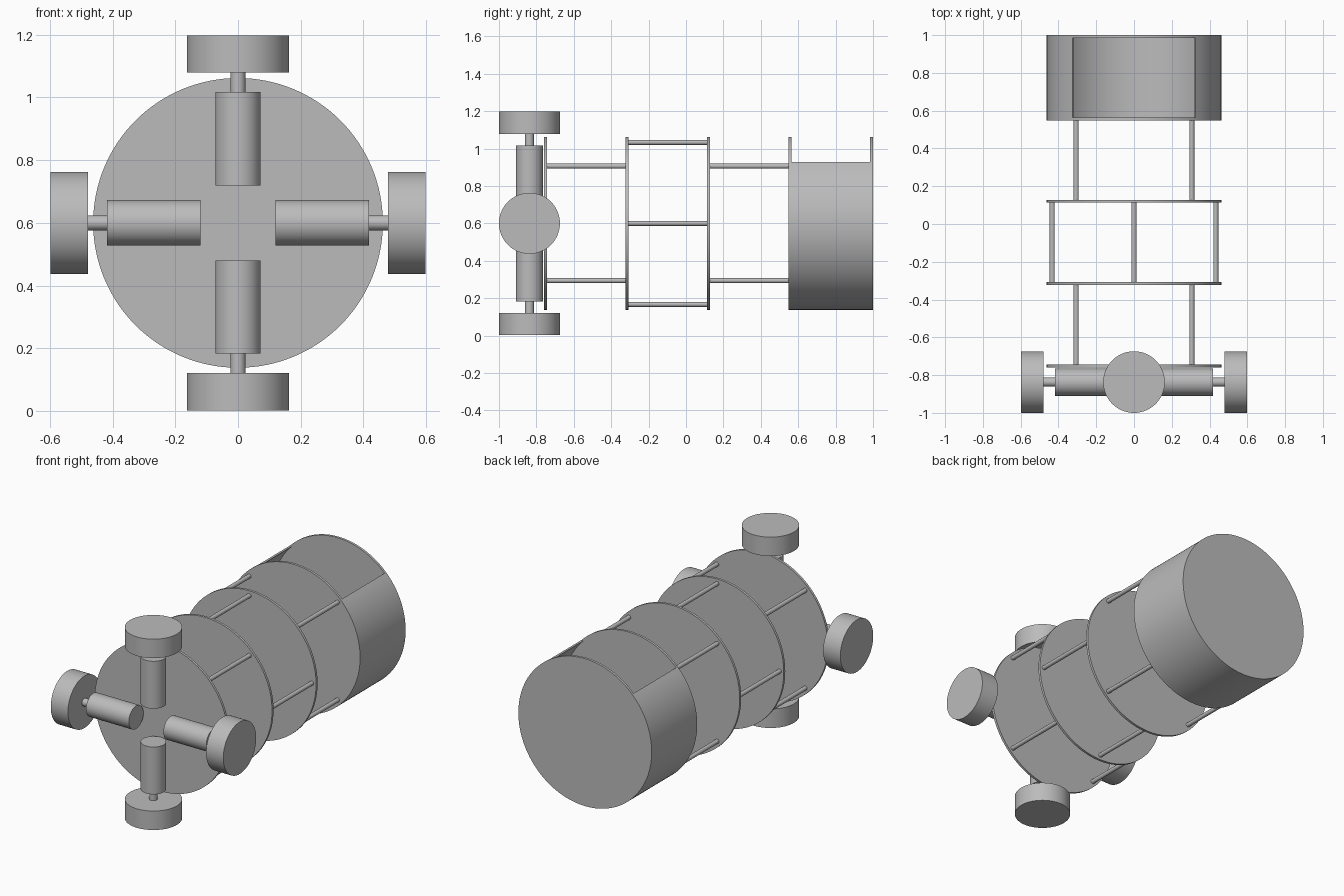
import bpy, bmesh, math
from mathutils import Vector

if "Cube" in bpy.data.objects:
    bpy.data.objects.remove(bpy.data.objects["Cube"], do_unlink=True)

grey = bpy.data.materials.new("plain grey")
grey.use_nodes = True
grey.diffuse_color = (0.5, 0.5, 0.5, 1)
grey.node_tree.nodes["Principled BSDF"].inputs["Base Color"].default_value = (0.5, 0.5, 0.5, 1)

AXIS_Z = 0.6      # height of the body axis
RADIUS = 0.462    # body radius
PLATE = 0.015     # plate thickness
plates_y = [-0.7515 + 0.436 * i for i in range(5)]


def finish(obj, name):
    obj.name = name
    obj.data.materials.append(grey)
    bpy.ops.object.select_all(action='DESELECT')
    obj.select_set(True)
    bpy.context.view_layer.objects.active = obj
    bpy.ops.object.shade_smooth_by_angle(angle=math.radians(30))
    return obj


def rod(name, start, end, radius, sides=32):
    """Closed cylinder between two points."""
    a, b = Vector(start), Vector(end)
    d = b - a
    bpy.ops.mesh.primitive_cylinder_add(vertices=sides, radius=radius, depth=d.length,
                                        location=(a + b) / 2,
                                        rotation=d.to_track_quat('Z', 'Y').to_euler())
    return finish(bpy.context.object, name)


def around(angle, r, y):
    return (r * math.cos(angle), y, AXIS_Z + r * math.sin(angle))


# Round frame plates
for i, y in enumerate(plates_y):
    rod(f"plate_{i + 1}", (0, y - PLATE / 2, AXIS_Z), (0, y + PLATE / 2, AXIS_Z), RADIUS, 128)

# Spacer rods between the plates, turned by 45 degrees from bay to bay
for bay in range(3):
    turn = math.pi / 4 if bay != 1 else 0
    for k in range(4):
        a = turn + k * math.pi / 2
        rod(f"spacer_{bay + 1}_{k + 1}", around(a, 0.433, plates_y[bay]),
            around(a, 0.433, plates_y[bay + 1]), 0.0133, 20)

# Drum wall: three quarters of a tube, open at the top
bm = bmesh.new()
STEPS = 96
rows = []
for i in range(STEPS + 1):
    a = math.radians(135 + 270 * i / STEPS)
    rows.append([bm.verts.new(around(a, r, y))
                 for r, y in ((RADIUS, plates_y[3]), (RADIUS, plates_y[4]),
                              (RADIUS - 0.01, plates_y[4]), (RADIUS - 0.01, plates_y[3]))])
for p, q in zip(rows, rows[1:]):
    for j in range(4):
        bm.faces.new((p[j], p[(j + 1) % 4], q[(j + 1) % 4], q[j]))
bm.faces.new(rows[0])
bm.faces.new(rows[-1])
bmesh.ops.recalc_face_normals(bm, faces=bm.faces)
mesh = bpy.data.meshes.new("drum_wall")
bm.to_mesh(mesh)
bm.free()
wall = bpy.data.objects.new("drum_wall", mesh)
bpy.context.collection.objects.link(wall)
finish(wall, "drum_wall")

# Four motors with shafts and wheels, pointing outwards
WHEEL_Y = -0.837
for k, side in enumerate(("left", "top", "right", "bottom")):
    a = k * math.pi / 2
    for part, r0, r1, radius in (("motor", 0.12, 0.417, 0.0725),
                                 ("shaft", 0.41, 0.485, 0.024),
                                 ("wheel", 0.479, 0.598, 0.163)):
        rod(f"{side}_{part}", around(a, r0, WHEEL_Y), around(a, r1, WHEEL_Y), radius, 64)
